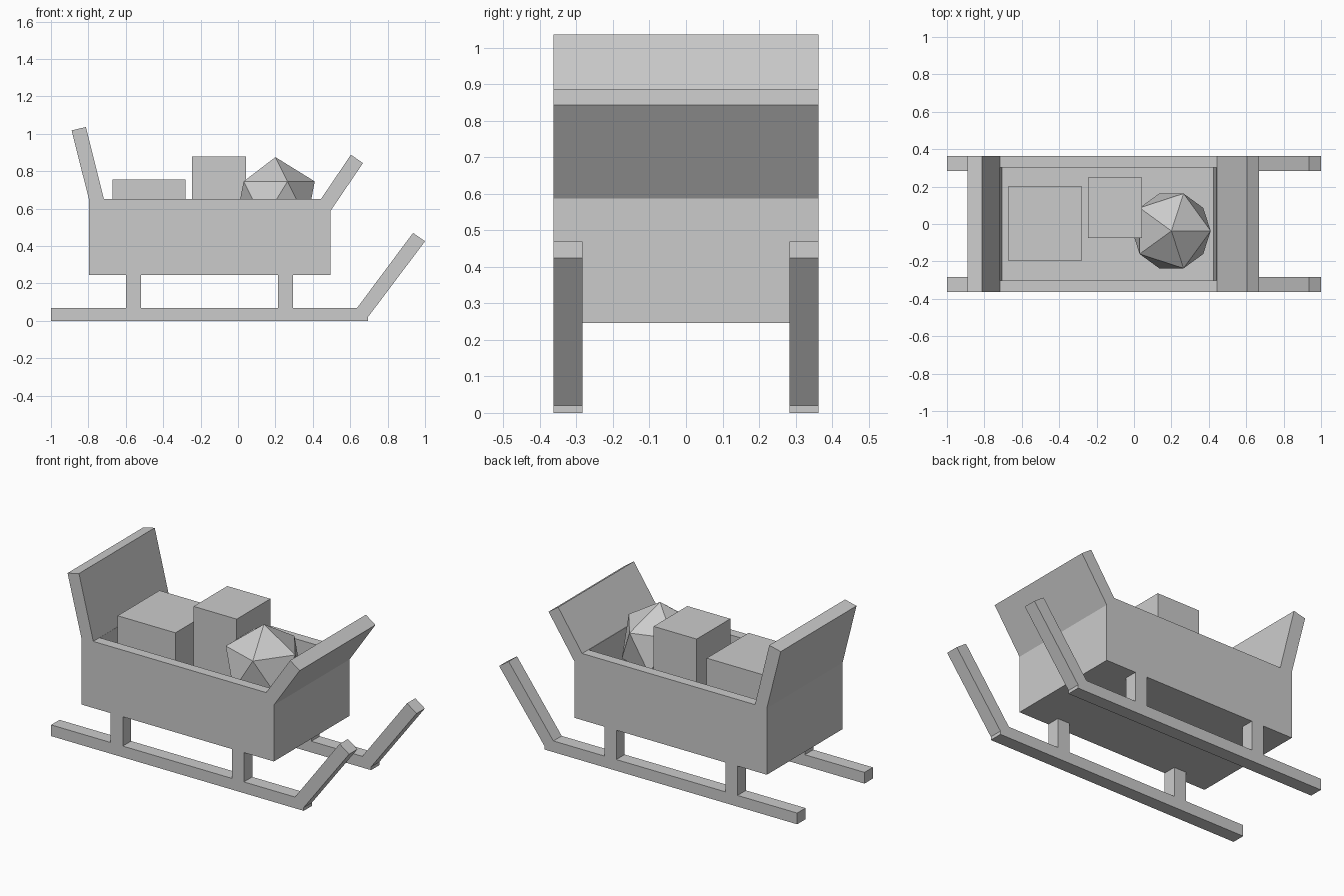
import bpy
import bmesh

cube = bpy.data.objects.get("Cube")
if cube:
    bpy.data.objects.remove(cube, do_unlink=True)

GREY = (0.6, 0.6, 0.6, 1.0)
grey = bpy.data.materials.new("plain grey")
grey.diffuse_color = GREY
grey.use_nodes = True
grey.node_tree.nodes["Principled BSDF"].inputs["Base Color"].default_value = GREY

HALF = 0.363     # half width of the sleigh
INNER = 0.303    # half width of the seat well
FLOOR = 0.40     # height of the well floor
RIM = 0.65       # height of the side rim


def add_object(name, bm):
    bmesh.ops.recalc_face_normals(bm, faces=bm.faces)
    mesh = bpy.data.meshes.new(name)
    bm.to_mesh(mesh)
    bm.free()
    mesh.materials.append(grey)
    obj = bpy.data.objects.new(name, mesh)
    bpy.context.collection.objects.link(obj)
    return obj


def prism(name, profile, y0, y1):
    """Extrude an x-z outline from y0 to y1."""
    bm = bmesh.new()
    face = bm.faces.new([bm.verts.new((x, y0, z)) for x, z in profile])
    out = bmesh.ops.extrude_face_region(bm, geom=[face])
    moved = [v for v in out["geom"] if isinstance(v, bmesh.types.BMVert)]
    bmesh.ops.translate(bm, verts=moved, vec=(0, y1 - y0, 0))
    return add_object(name, bm)


def box(name, x0, x1, y0, y1, z0, z1):
    return prism(name, [(x0, z0), (x1, z0), (x1, z1), (x0, z1)], y0, y1)


# Carriage with leaning backrest and dashboard
carriage = prism("carriage", [
    (-0.797, 0.246), (0.495, 0.246), (0.495, 0.588), (0.668, 0.843),
    (0.604, 0.888), (0.443, RIM), (-0.717, RIM), (-0.813, 1.036),
    (-0.89, 1.018), (-0.797, RIM)], -HALF, HALF)

# Seat well with slightly sloping ends
well = prism("well_cutter", [
    (-0.706, FLOOR), (0.426, FLOOR), (0.446, 0.75), (-0.72, 0.75)],
    -INNER, INNER)
well.hide_render = True
well.hide_viewport = True
cut = carriage.modifiers.new("seat well", "BOOLEAN")
cut.operation = "DIFFERENCE"
cut.solver = "EXACT"
cut.object = well

# Runners with upturned tips, and their struts
runner_profile = [(-1, 0), (0.695, 0), (0.695, 0.02), (1, 0.425),
                  (0.936, 0.47), (0.636, 0.068), (-1, 0.068)]
for side, sign in (("left", 1), ("right", -1)):
    y0, y1 = sorted((sign * 0.283, sign * HALF))
    prism(side + "_runner", runner_profile, y0, y1)
    for end, x in (("rear", -0.6), ("front", 0.213)):
        box(f"{side}_{end}_strut", x, x + 0.081, y0, y1, 0.068, 0.246)

# Cargo standing in the well
box("wide_parcel", -0.67, -0.282, -0.197, 0.204, FLOOR, 0.755)
box("tall_parcel", -0.246, 0.043, -0.074, 0.249, FLOOR, 0.878)

bm = bmesh.new()
bmesh.ops.create_icosphere(bm, subdivisions=1, radius=0.235)
bmesh.ops.translate(bm, verts=bm.verts, vec=(0.2, -0.037, 0.64))
add_object("faceted_ball", bm)
